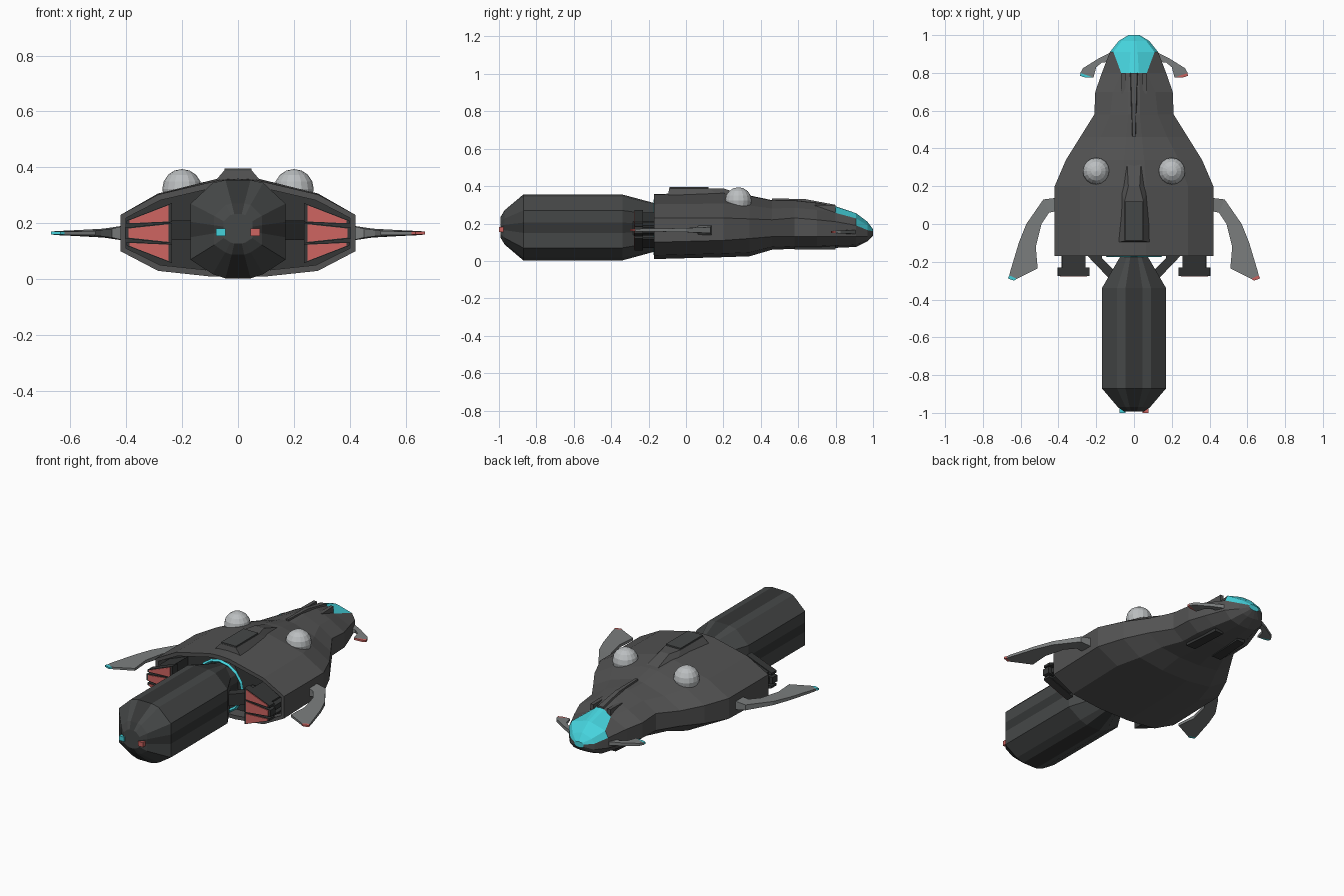
import bpy, bmesh
from math import pi

if "Cube" in bpy.data.objects:
    bpy.data.objects.remove(bpy.data.objects["Cube"])


def mat(name, r, g, b):
    m = bpy.data.materials.new(name)
    m.diffuse_color = (r, g, b, 1)
    m.use_nodes = True
    m.node_tree.nodes["Principled BSDF"].inputs["Base Color"].default_value = m.diffuse_color
    return m


HULL = mat("hull_grey", .085, .085, .085)
DARK = mat("dark_grey", .035, .037, .037)
POD = mat("pod_grey", .06, .064, .064)
WING = mat("wing_grey", .2, .21, .21)
PALE = mat("pale_grey", .5, .52, .53)
CYAN = mat("cyan", .06, .65, .72)
RED = mat("red", .62, .13, .12)


def loft(name, rings, mats, pick=None, recess=None):
    """Skin a list of closed rings, cap both ends; pick(i, j) gives the material slot."""
    bm = bmesh.new()
    vs = [[bm.verts.new(p) for p in r] for r in rings]
    n = len(vs[0])
    for i in range(len(vs) - 1):
        for j in range(n):
            k = (j + 1) % n
            f = bm.faces.new((vs[i][j], vs[i][k], vs[i + 1][k], vs[i + 1][j]))
            f.material_index = pick(i, j) if pick else 0
    first, last = bm.faces.new(vs[0]), bm.faces.new(vs[-1])
    last.material_index = pick(len(vs) - 2, 0) if pick else 0
    bmesh.ops.recalc_face_normals(bm, faces=bm.faces)
    if recess:
        bmesh.ops.inset_region(bm, faces=[first], thickness=recess[0])
        wall = bmesh.ops.extrude_face_region(bm, geom=[first])["geom"]
        moved = [v for v in wall if isinstance(v, bmesh.types.BMVert)]
        bmesh.ops.translate(bm, verts=moved, vec=(0, recess[1], 0))
        for f in wall:
            if isinstance(f, bmesh.types.BMFace):
                f.material_index = 2
        if first.is_valid:
            bmesh.ops.delete(bm, geom=[first], context='FACES_ONLY')
        bmesh.ops.recalc_face_normals(bm, faces=bm.faces)
    me = bpy.data.meshes.new(name)
    bm.to_mesh(me)
    bm.free()
    for m in mats:
        me.materials.append(m)
    ob = bpy.data.objects.new(name, me)
    bpy.context.collection.objects.link(ob)
    return ob


def prism_y(name, poly, y0, y1, m, grow=1.0):
    """Extrude an x-z outline along y, scaled about its middle."""
    cx = sum(p[0] for p in poly) / len(poly)
    cz = sum(p[1] for p in poly) / len(poly)
    ring = [(cx + (x - cx) * grow, cz + (z - cz) * grow) for x, z in poly]
    return loft(name, [[(x, y, z) for x, z in ring] for y in (y0, y1)], [m])


def prism_z(name, poly, z0, z1, m, top=None):
    return loft(name, [[(x, y, z0) for x, y in poly],
                       [(x, y, z1) for x, y in (top or poly)]], [m])


def mirror_ring(half, y):
    pts = half + [(-x, z) for x, z in reversed(half) if x > 0]
    return [(x, y, z) for x, z in pts]


# Hull: y, half width, top, bottom, upper and lower side edge, shoulder fraction
sections = [
    (-.17, .42, .358, .01, .23, .10, .68), (.20, .42, .365, .02, .23, .11, .68),
    (.34, .36, .35, .025, .225, .12, .66), (.46, .285, .325, .06, .22, .13, .62),
    (.58, .21, .325, .065, .23, .13, .6), (.70, .205, .312, .065, .22, .13, .55),
    (.80, .17, .292, .07, .21, .13, .4), (.91, .128, .255, .075, .19, .13, .85),
    (.97, .08, .21, .105, .165, .13, .8), (1.0, .03, .17, .135, .158, .145, .7)]
rings = []
for y, w, t, b, u, l, c in sections:
    half = [(0, t), (.15 * w, t - .003), (c * w, u + .57 * (t - u)), (w, u), (w, l),
            (.68 * w, l + .78 * (b - l)), (.24 * w, b), (0, b)]
    rings.append(mirror_ring(half, y))


def canopy(i, j):
    return int((i >= 6 and j in (0, 1, 12, 13)) or (i >= 7 and j in (2, 11)))


loft("hull", rings, [HULL, CYAN, DARK], canopy, recess=(.022, .07))

# Dorsal housing with dark hatch, and the neck ridge
prism_z("dorsal_housing", [(-.1, -.1), (.1, -.1), (.08, .21), (.04, .38), (-.04, .38), (-.08, .21)],
        .33, .388, HULL,
        [(-.05, -.09), (.05, -.09), (.05, .12), (.03, .2), (-.03, .2), (-.05, .12)])
prism_z("dorsal_hatch", [(-.048, -.088), (.048, -.088), (.048, .12), (-.048, .12)], .38, .396, POD)
loft("neck_ridge", [[(-w, y, z - .03), (w, y, z - .03), (w * .6, y, z), (-w * .6, y, z)]
     for y, w, z in ((.46, .012, .335), (.64, .02, .33), (.80, .028, .3))], [HULL])

# Cargo pod, with dark bands along its top, bottom and sides
pod_half = [(.045, .355), (.09, .345), (.17, .27), (.17, .205),
            (.17, .15), (.17, .07), (.09, .018), (.045, .003)]
pod = []
for y, sx, sz in ((-.993, .3, .3), (-.97, .5, .52), (-.87, 1, 1), (-.34, 1, 1), (-.17, .42, .74)):
    pod.append(mirror_ring([(x * sx, .18 + (z - .18) * sz) for x, z in pod_half], y))
pod[-1:] += [[(x, -.09, z) for x, _, z in pod[-1]]]
loft("cargo_pod", pod, [POD, DARK], lambda i, j: int(j in (3, 7, 11, 15)))

# Glowing coupling ring where the pod meets the hull
bpy.ops.mesh.primitive_torus_add(major_segments=16, minor_segments=4, major_radius=.145,
                                 minor_radius=.01, location=(0, -.165, .18), rotation=(pi / 2, 0, 0))
bpy.context.object.name = "coupling_ring"
bpy.context.object.data.materials.append(CYAN)

# Wing stations: leading x, y, trailing x, y, half thickness
wing = [(.40, .14, .40, .07, .028), (.48, .13, .45, .06, .016), (.57, 0, .49, 0, .011),
        (.61, -.1, .52, -.12, .009), (.655, -.25, .51, -.235, .007),
        (.66, -.272, .62, -.29, .006), (.668, -.288, .635, -.30, .005)]
canard = [(.10, .92, .10, .86, .012), (.19, .875, .17, .855, .009), (.27, .825, .20, .83, .008),
          (.284, .80, .215, .775, .006), (.285, .785, .265, .777, .005)]
engine_petals = [[(.24, .205), (.24, .27), (.395, .21), (.395, .198)],
                 [(.24, .13), (.24, .2), (.4, .183), (.4, .147)],
                 [(.24, .06), (.24, .125), (.395, .132), (.395, .12)]]

for s, side, glow in ((1, "right", RED), (-1, "left", CYAN)):
    # Wings and canards with coloured tips
    for part, stations, z in (("wing", wing, .165), ("canard", canard, .155)):
        end = len(stations) - 2
        loft(f"{side}_{part}", [[(s * a, b, z - t), (s * a, b, z + t), (s * c, d, z + t), (s * c, d, z - t)]
             for a, b, c, d, t in stations], [WING, glow], lambda i, j, e=end: int(i == e))

    # Engines: three petals, each a neck, a flared nozzle and a glowing face
    for k, petal in enumerate(engine_petals):
        p = [(s * x, z) for x, z in petal]
        prism_y(f"{side}_engine_neck_{k}", p, -.235, -.1, DARK, .8)
        prism_y(f"{side}_engine_nozzle_{k}", p, -.275, -.23, DARK, 1.06)
        prism_y(f"{side}_engine_glow_{k}", p, -.279, -.27, RED, .9)

    # Strut from hull to pod
    prism_z(f"{side}_strut", [(s * x, y) for x, y in
            ((.17, -.11), (.245, -.11), (.245, -.17), (.13, -.29), (.09, -.26), (.17, -.18))],
            .14, .21, DARK)

    # Pod tail light, neck fairing and belly vent
    prism_y(f"{side}_tail_light", [(s * .045, .155), (s * .078, .155), (s * .078, .182), (s * .045, .182)],
            -1.0, -.96, glow)
    prism_z(f"{side}_neck_fairing", [(s * .045, .69), (s * .068, .69), (s * .065, .8), (s * .045, .8)],
            .24, .298, HULL)
    prism_z(f"{side}_belly_vent", [(s * .06, .58), (s * .12, .58), (s * .1, .8), (s * .05, .8)],
            .06, .1, DARK)

    # Sensor dome
    bpy.ops.mesh.primitive_uv_sphere_add(segments=16, ring_count=8, radius=.071,
                                         location=(s * .2, .28, .323))
    bpy.context.object.name = f"{side}_sensor_dome"
    bpy.context.object.data.materials.append(PALE)
